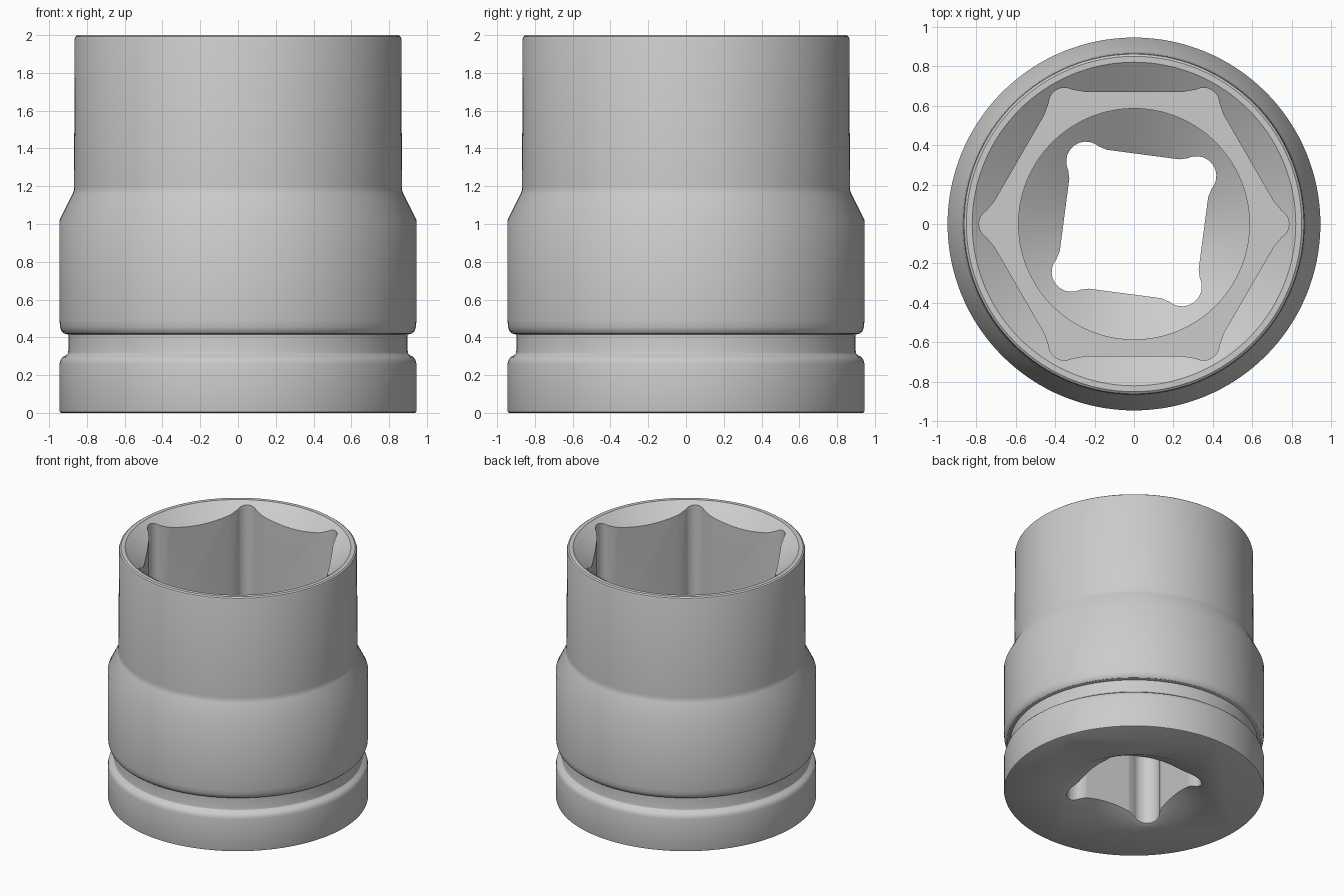
import bpy, bmesh
from math import sin, cos, pi, radians

if "Cube" in bpy.data.objects:
    bpy.data.objects.remove(bpy.data.objects["Cube"])

SEG = 128


def finish(bm, name):
    bmesh.ops.recalc_face_normals(bm, faces=bm.faces)
    me = bpy.data.meshes.new(name)
    bm.to_mesh(me)
    bm.free()
    ob = bpy.data.objects.new(name, me)
    bpy.context.collection.objects.link(ob)
    return ob


def lathe(name, profile):
    """Closed solid of revolution from (radius, z) points, capped flat at both ends."""
    bm = bmesh.new()
    rings = [[bm.verts.new((r * cos(2 * pi * i / SEG), r * sin(2 * pi * i / SEG), z))
              for i in range(SEG)] for r, z in profile]
    for a, b in zip(rings, rings[1:]):
        for i in range(SEG):
            j = (i + 1) % SEG
            bm.faces.new((a[i], a[j], b[j], b[i]))
    bm.faces.new(rings[0][::-1])
    bm.faces.new(rings[-1])
    return finish(bm, name)


def lobed_prism(name, sides, flat, centre, radius, sweep, join, turn, z0, z1):
    """Prism with flat sides and rounded relief lobes at the corners."""
    pts = []
    half = pi / sides
    for k in range(sides):
        c = turn + 2 * half * k
        n0, n1 = c - half, c + half
        pts.append((flat * cos(n0) - join * sin(n0), flat * sin(n0) + join * cos(n0)))
        for s in range(15):
            a = c + sweep * (s / 7 - 1)
            pts.append((centre * cos(c) + radius * cos(a), centre * sin(c) + radius * sin(a)))
        pts.append((flat * cos(n1) + join * sin(n1), flat * sin(n1) - join * cos(n1)))
    bm = bmesh.new()
    low = [bm.verts.new((x, y, z0)) for x, y in pts]
    top = [bm.verts.new((x, y, z1)) for x, y in pts]
    for i in range(len(pts)):
        j = (i + 1) % len(pts)
        bm.faces.new((low[i], low[j], top[j], top[i]))
    bm.faces.new(low[::-1])
    bm.faces.new(top)
    return finish(bm, name)


# Outer body: flange, retaining groove, collar, taper, neck
body = lathe("socket_body", [
    (0.935, 0), (0.943, 0.004), (0.945, 0.012), (0.945, 0.26), (0.94, 0.28),
    (0.928, 0.296), (0.91, 0.305), (0.901, 0.315), (0.898, 0.33), (0.898, 0.415),
    (0.922, 0.42), (0.934, 0.432), (0.942, 0.455), (0.945, 0.49), (0.945, 1.02),
    (0.875, 1.16), (0.869, 1.18), (0.868, 1.2), (0.865, 1.98), (0.861, 1.992), (0.85, 2.0)])

# Cutters: hex bore, square drive, lead-in cones and the stepped bore floor
cutters = [
    lobed_prism("hex_cutter", 6, 0.67, 0.705, 0.08, radians(58), 0.25, 0, 1.2, 2.3),
    lobed_prism("drive_cutter", 4, 0.355, 0.4, 0.1, radians(78), 0.185,
                radians(45 - 7.5), -0.3, 1.5),
    lathe("top_countersink", [(0.60, 1.846), (0.82, 2.0), (0.82, 2.2)]),
    lathe("floor_cone", [(0.34, 1.0), (0.585, 1.16), (0.585, 1.4)]),
    lathe("drive_countersink", [(0.53, -0.2), (0.53, 0), (0.34, 0.09)]),
]
for cutter in cutters:
    cutter.hide_render = True
    mod = body.modifiers.new(cutter.name, 'BOOLEAN')
    mod.operation = 'DIFFERENCE'
    mod.solver = 'EXACT'
    mod.object = cutter

# Bake the cuts, drop the cutters and smooth the surface
bpy.context.view_layer.update()
mesh = bpy.data.meshes.new_from_object(
    body.evaluated_get(bpy.context.evaluated_depsgraph_get()))
body.modifiers.clear()
body.data = mesh
for cutter in cutters:
    bpy.data.objects.remove(cutter)
bpy.ops.object.select_all(action='DESELECT')
body.select_set(True)
bpy.context.view_layer.objects.active = body
bpy.ops.object.shade_smooth_by_angle(angle=radians(30))
